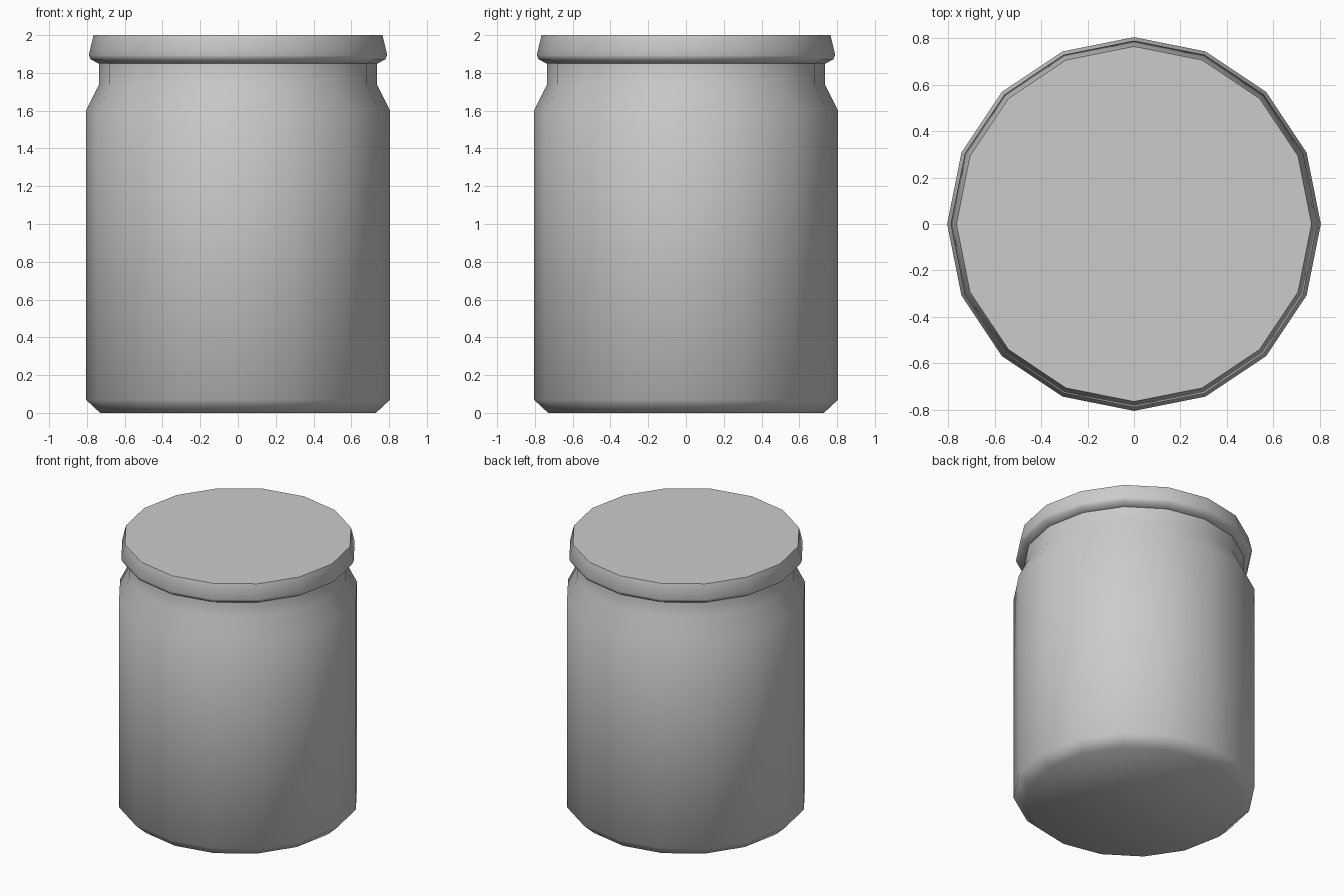
import bpy, bmesh, math

if "Cube" in bpy.data.objects:
    bpy.data.objects.remove(bpy.data.objects["Cube"])

SIDES = 16


def lathe(name, profile, smooth_angle):
    """Revolve (radius, z) points into a closed solid with flat caps."""
    bm = bmesh.new()
    rings = []
    for r, z in profile:
        rings.append([bm.verts.new((r * math.cos(2 * math.pi * i / SIDES),
                                    r * math.sin(2 * math.pi * i / SIDES), z))
                      for i in range(SIDES)])
    for low, high in zip(rings, rings[1:]):
        for i in range(SIDES):
            j = (i + 1) % SIDES
            bm.faces.new((low[i], low[j], high[j], high[i]))
    bm.faces.new(rings[0][::-1])
    bm.faces.new(rings[-1])
    mesh = bpy.data.meshes.new(name)
    bm.to_mesh(mesh)
    bm.free()
    obj = bpy.data.objects.new(name, mesh)
    bpy.context.collection.objects.link(obj)
    bpy.ops.object.select_all(action='DESELECT')
    obj.select_set(True)
    bpy.context.view_layer.objects.active = obj
    bpy.ops.object.shade_smooth_by_angle(angle=math.radians(smooth_angle))
    return obj


# Jar body: chamfered base, straight wall, sloped shoulder, neck
lathe("jar_body", [(0.73, 0), (0.805, 0.07), (0.805, 1.6),
                   (0.735, 1.74), (0.735, 1.87)], 60)

# Lid: rolled lower rim, tapered side, flat top
lathe("lid", [(0.74, 1.85), (0.78, 1.872), (0.79, 1.895), (0.765, 2.0)], 60)
